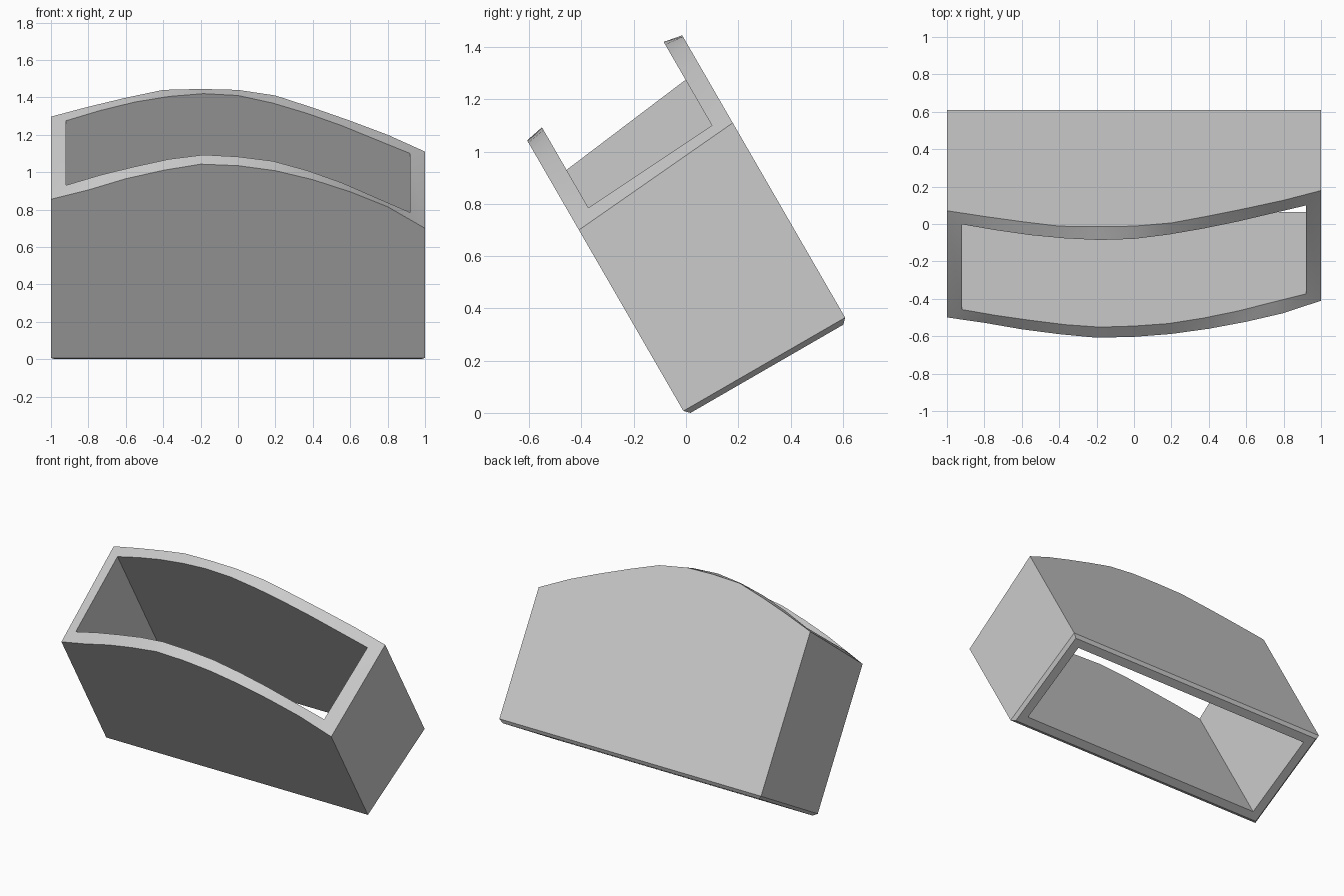
import bpy
import bmesh
import math
from mathutils import Matrix, Vector

cube = bpy.data.objects.get("Cube")
if cube:
    bpy.data.objects.remove(cube, do_unlink=True)

TILT = math.radians(30)
DEPTH = 0.715
WALL = 0.074
SIDE_WALL = 0.08
CHAMFER = 0.02
DROP = 0.01

# Heights of the curved rim, evenly spaced from right to left
FRONT_OUTER = [.855, .905, .965, 1.01, 1.043, 1.035, 1.008, .96, .895, .815, .70]
FRONT_INNER = [.93, .985, 1.03, 1.07, 1.093, 1.083, 1.06, 1.01, .945, .865, .785]
BACK_INNER = [1.275, 1.33, 1.375, 1.405, 1.42, 1.41, 1.37, 1.315, 1.25, 1.175, 1.10]
BACK_OUTER = [1.297, 1.35, 1.398, 1.44, 1.445, 1.44, 1.41, 1.345, 1.275, 1.2, 1.11]


def columns(half_width, count):
    return [half_width * (2 * i / (count - 1) - 1) for i in range(count)]


def ring(bm, inset_x, inset_d, front, back):
    """Closed loop around the tube; front and back give the height along the axis."""
    xs = columns(1 - inset_x, len(front))
    near = [Vector((x, inset_d, h)) for x, h in zip(xs, front)]
    far = [Vector((x, DEPTH - inset_d, h)) for x, h in zip(xs, back)]
    return [bm.verts.new(p) for p in near + far[::-1]]


def along_axis(heights, d):
    """Turn upright heights into distances along the tilted axis."""
    return [(z + DROP - d * math.sin(TILT)) / math.cos(TILT) for z in heights]


def level(h):
    return [h] * len(FRONT_OUTER)


# Tilted open sleeve: chamfered foot, outer walls, curved rim, inner walls
bm = bmesh.new()
rings = [
    ring(bm, CHAMFER, CHAMFER, level(0), level(0)),
    ring(bm, 0, 0, level(CHAMFER), level(CHAMFER)),
    ring(bm, 0, 0, along_axis(FRONT_OUTER, 0), along_axis(BACK_OUTER, DEPTH)),
    ring(bm, SIDE_WALL, WALL, along_axis(FRONT_INNER, WALL),
         along_axis(BACK_INNER, DEPTH - WALL)),
    ring(bm, SIDE_WALL, WALL, level(0), level(0)),
]
for lower, upper in zip(rings, rings[1:] + rings[:1]):
    for i in range(len(lower)):
        j = (i + 1) % len(lower)
        bm.faces.new((lower[i], lower[j], upper[j], upper[i]))
bmesh.ops.recalc_face_normals(bm, faces=bm.faces)
bm.transform(Matrix.Translation((0, 0, -DROP)) @ Matrix.Rotation(TILT, 4, "X"))

mesh = bpy.data.meshes.new("tilted_sleeve")
bm.to_mesh(mesh)
bm.free()
sleeve = bpy.data.objects.new("tilted_sleeve", mesh)
bpy.context.collection.objects.link(sleeve)

# Single plain grey
grey = bpy.data.materials.new("light_grey")
grey.use_nodes = True
colour = (0.6, 0.6, 0.6, 1)
grey.diffuse_color = colour
grey.node_tree.nodes["Principled BSDF"].inputs["Base Color"].default_value = colour
mesh.materials.append(grey)

# Smooth along the rim, crisp at the corners
bpy.ops.object.select_all(action="DESELECT")
sleeve.select_set(True)
bpy.context.view_layer.objects.active = sleeve
bpy.ops.object.shade_smooth_by_angle(angle=math.radians(30))
